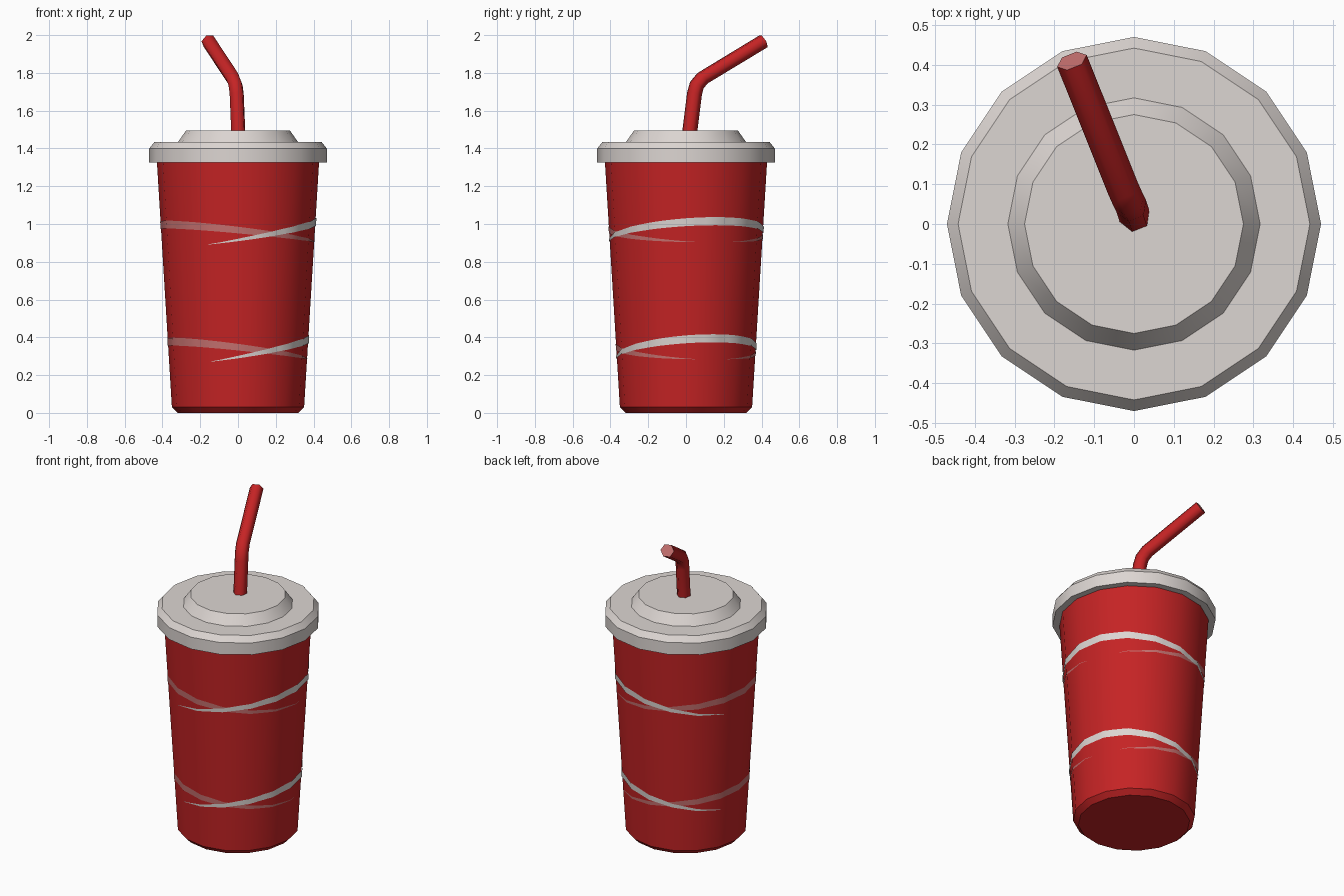
import bpy, math
from mathutils import Vector

if "Cube" in bpy.data.objects:
    bpy.data.objects.remove(bpy.data.objects["Cube"])

SIDES = 16


def material(name, rgb):
    m = bpy.data.materials.new(name)
    m.diffuse_color = (*rgb, 1)
    m.use_nodes = True
    m.node_tree.nodes["Principled BSDF"].inputs["Base Color"].default_value = m.diffuse_color
    return m


red = material("red", (0.56, 0.017, 0.018))
white = material("warm_white", (0.72, 0.67, 0.645))
pink = material("faded_pink", (0.56, 0.165, 0.16))


def build(name, verts, faces, mats, smooth_angle):
    me = bpy.data.meshes.new(name)
    me.from_pydata(verts, [], faces)
    for m in mats:
        me.materials.append(m)
    me.polygons.foreach_set("use_smooth", [True] * len(me.polygons))
    me.set_sharp_from_angle(angle=math.radians(smooth_angle))
    ob = bpy.data.objects.new(name, me)
    bpy.context.collection.objects.link(ob)
    return ob


def lathe(name, profile, mat, cap_start, cap_end):
    """Revolve (radius, z) points, listed from bottom to top."""
    n = SIDES
    verts = [(r * math.cos(2 * math.pi * i / n), r * math.sin(2 * math.pi * i / n), z)
             for r, z in profile for i in range(n)]
    faces = [(k * n + i, k * n + (i + 1) % n, (k + 1) * n + (i + 1) % n, (k + 1) * n + i)
             for k in range(len(profile) - 1) for i in range(n)]
    if cap_start:
        faces.append(tuple(reversed(range(n))))
    if cap_end:
        faces.append(tuple(range((len(profile) - 1) * n, len(profile) * n)))
    return build(name, verts, faces, [mat], 30)


# Cup body and lid
lathe("cup", [(0.32, 0), (0.35, 0.03), (0.43, 1.34)], red, True, False)
lathe("lid", [(0.42, 1.325), (0.47, 1.325), (0.47, 1.40), (0.442, 1.435),
              (0.317, 1.435), (0.275, 1.495)], white, False, True)


def cup_point(deg, z, lift):
    """Point just off the faceted cup wall."""
    r = 0.35 + 0.08 * (z - 0.03) / 1.31 + lift
    half = 180 / SIDES
    r *= math.cos(math.radians(half)) / math.cos(math.radians(deg % (2 * half) - half))
    a = math.radians(deg)
    return (r * math.cos(a), r * math.sin(a), z)


def ribbon(name, mat, centre, reach, mid_z, rise, width, lift):
    """Painted stripe that peaks at one side and tapers around the cup."""
    verts, step = [], 7.5
    count = int(2 * reach / step) + 1
    for i in range(count):
        d = -reach + i * step
        z = mid_z + rise * math.cos(math.radians(d))
        w = max(width * (1 - (d / reach) ** 2), 0.002) / 2
        verts += [cup_point(centre + d, z - w, lift), cup_point(centre + d, z + w, lift)]
    faces = [(2 * i, 2 * i + 2, 2 * i + 3, 2 * i + 1) for i in range(count - 1)]
    build(name, verts, faces, [mat], 30)


# Two pairs of crossing stripes
for label, dz in (("upper", 0), ("lower", -0.62)):
    ribbon(label + "_pink_stripe", pink, 202.5, 165, 0.95 + dz, 0.047, 0.042, 0.002)
    ribbon(label + "_white_stripe", white, 22.5, 135, 0.943 + dz, 0.072, 0.043, 0.004)


# Bent six-sided straw
path = [Vector(p) for p in ((0.003, 0.015, 1.45), (-0.007, 0.045, 1.69), (-0.013, 0.057, 1.735),
                            (-0.027, 0.088, 1.772), (-0.156, 0.41, 1.967))]
verts, faces, n = [], [], 6
side = Vector((0.93, 0.37, 0)).normalized()
for k, p in enumerate(path):
    a, b = path[max(k - 1, 0)], path[min(k + 1, len(path) - 1)]
    if 0 < k < len(path) - 1:
        t = ((p - a).normalized() + (b - p).normalized()).normalized()
    else:
        t = (b - a).normalized()
    u = (side - t * side.dot(t)).normalized()
    v = t.cross(u)
    verts += [p + 0.04 * (u * math.cos(math.tau * i / n) + v * math.sin(math.tau * i / n))
              for i in range(n)]
for k in range(len(path) - 1):
    faces += [(k * n + i, k * n + (i + 1) % n, (k + 1) * n + (i + 1) % n, (k + 1) * n + i)
              for i in range(n)]
faces.append(tuple(reversed(range(n))))
faces.append(tuple(range((len(path) - 1) * n, len(path) * n)))
straw = build("straw", verts, faces, [red, pink], 65)
straw.data.polygons[-1].material_index = 1
